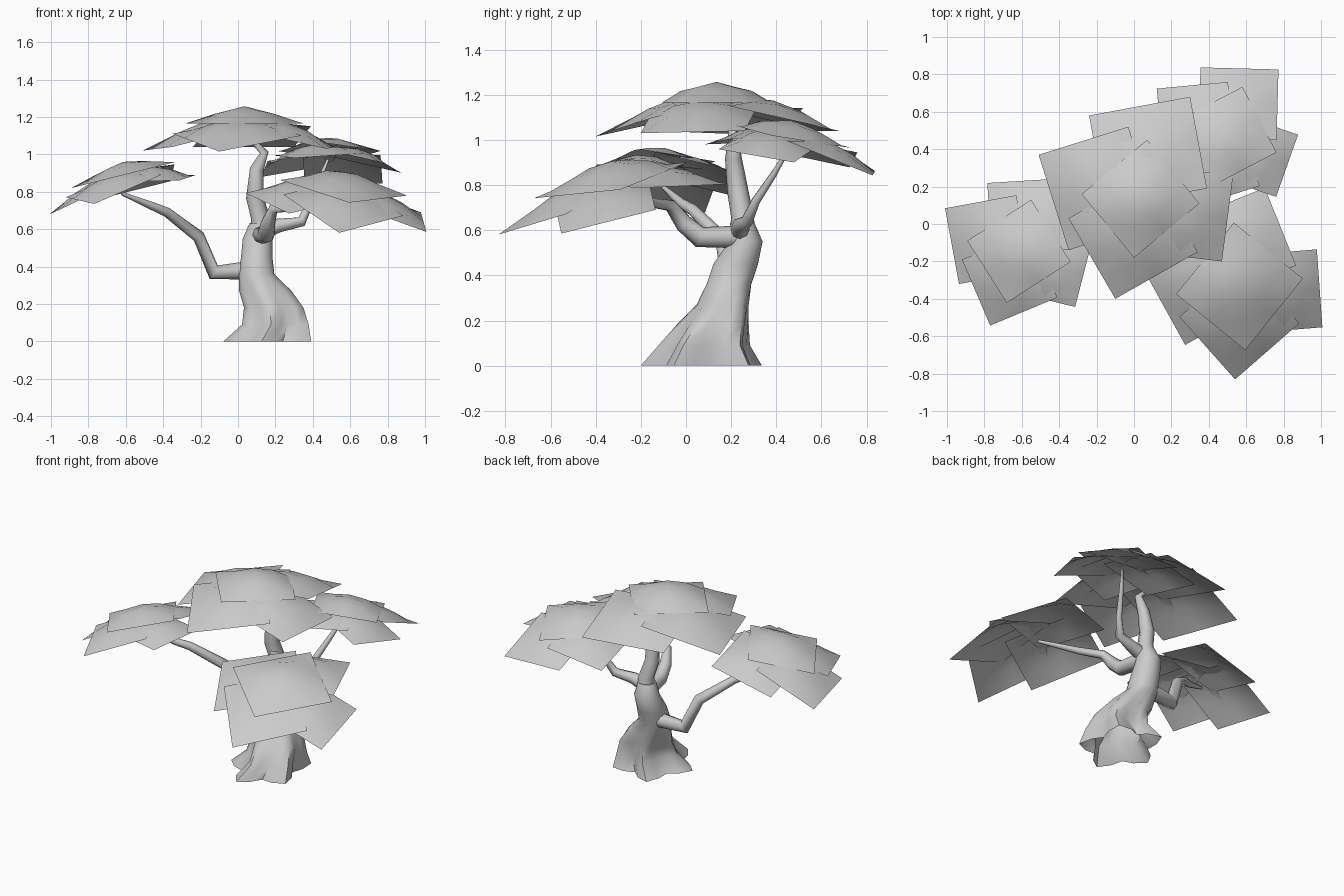
import bpy, bmesh, math
from mathutils import Vector

cube = bpy.data.objects.get("Cube")
if cube:
    bpy.data.objects.remove(cube, do_unlink=True)

grey = bpy.data.materials.new("plain_grey")
grey.use_nodes = True
grey.diffuse_color = (0.6, 0.6, 0.6, 1)
grey.node_tree.nodes["Principled BSDF"].inputs["Base Color"].default_value = (0.6, 0.6, 0.6, 1)


def finish(name, mesh, angle):
    obj = bpy.data.objects.new(name, mesh)
    bpy.context.collection.objects.link(obj)
    mesh.materials.clear()
    mesh.materials.append(grey)
    bpy.ops.object.select_all(action="DESELECT")
    obj.select_set(True)
    bpy.context.view_layer.objects.active = obj
    bpy.ops.object.shade_smooth_by_angle(angle=math.radians(angle))


# Trunk: stacked oval rings whose root flutes fade with height, open underneath
def trunk(name, rings, sides=20, roots=5, first_root=math.radians(44)):
    bm = bmesh.new()
    loops = []
    for z, cx, cy, rx, ry, flute in rings:
        loop = []
        for i in range(sides):
            step = math.tau * i / sides
            a = first_root + step
            f = 1 - flute + flute * math.cos(roots * step)
            loop.append(bm.verts.new((cx + rx * f * math.cos(a), cy + ry * f * math.sin(a), z)))
        loops.append(loop)
    for low, high in zip(loops, loops[1:]):
        for i in range(sides):
            j = (i + 1) % sides
            bm.faces.new((low[i], low[j], high[j], high[i]))
    bm.faces.new(loops[-1])
    mesh = bpy.data.meshes.new(name)
    bm.to_mesh(mesh)
    bm.free()
    finish(name, mesh, 60)


trunk("trunk", [
    (0.00, 0.17, 0.08, 0.25, 0.285, 0.18),
    (0.09, 0.21, 0.09, 0.19, 0.215, 0.16),
    (0.18, 0.20, 0.125, 0.17, 0.17, 0.11),
    (0.27, 0.15, 0.165, 0.145, 0.12, 0.05),
    (0.36, 0.10, 0.19, 0.095, 0.10, 0),
    (0.45, 0.10, 0.22, 0.085, 0.10, 0),
    (0.55, 0.105, 0.265, 0.08, 0.075, 0),
    (0.63, 0.115, 0.25, 0.055, 0.055, 0),
])


# Branches: tapered round sweeps along a bent path (x, y, z, radius)
def branch(name, points):
    curve = bpy.data.curves.new(name, "CURVE")
    curve.dimensions = "3D"
    curve.bevel_depth = 1
    curve.bevel_resolution = 2
    curve.use_fill_caps = True
    spline = curve.splines.new("POLY")
    spline.points.add(len(points) - 1)
    for p, (x, y, z, r) in zip(spline.points, points):
        p.co = (x, y, z, 1)
        p.radius = r
    temp = bpy.data.objects.new(name + "_path", curve)
    mesh = bpy.data.meshes.new_from_object(temp)
    bpy.data.objects.remove(temp)
    finish(name, mesh, 60)


branch("centre_branch", [(0.12, 0.25, 0.57, 0.06), (0.12, 0.25, 0.66, 0.05), (0.09, 0.23, 0.77, 0.047),
                         (0.10, 0.21, 0.92, 0.037), (0.14, 0.21, 1.01, 0.024), (0.09, 0.2, 1.06, 0.015)])
branch("front_branch", [(0.12, 0.24, 0.57, 0.05), (0.15, 0.06, 0.57, 0.047), (0.16, -0.01, 0.63, 0.04),
                        (0.19, -0.07, 0.71, 0.028), (0.32, -0.14, 0.72, 0.022), (0.52, -0.29, 0.78, 0.01)])
branch("back_branch", [(0.13, 0.24, 0.59, 0.045), (0.22, 0.24, 0.62, 0.037), (0.34, 0.27, 0.64, 0.028),
                       (0.38, 0.31, 0.73, 0.02), (0.43, 0.39, 0.85, 0.015), (0.48, 0.46, 0.97, 0.007)])
branch("right_branch", [(0.06, 0.22, 0.38, 0.05), (-0.13, 0.2, 0.37, 0.042), (-0.21, 0.16, 0.56, 0.034),
                        (-0.38, 0.03, 0.69, 0.026), (-0.45, -0.02, 0.72, 0.022), (-0.62, -0.1, 0.79, 0.01)])

# Leaf sheets of one cluster: first corner, next corner, last corner, height of the bulge
SHEETS = {
    "crown": ((-0.31, 0.03, -0.055), (0.04, 0.32, -0.055), (-0.03, -0.31, -0.055), 0.092),
    "back": ((-0.27, 0.45, -0.18), (0.27, 0.55, -0.18), (-0.18, -0.04, -0.07), 0.08),
    "right": ((-0.54, 0.24, -0.2), (-0.38, -0.27, -0.18), (-0.06, 0.39, -0.08), 0.08),
    "front": ((-0.13, -0.53, -0.205), (0.31, -0.28, -0.12), (-0.38, -0.1, -0.11), 0.075),
    "left": ((0.44, -0.33, -0.19), (0.5, 0.13, -0.18), (-0.06, -0.27, -0.075), 0.08),
}


# Each sheet is a straight-edged square, puffed up in the middle
def leaf_cluster(name, centre, turn, size, lean_x, lean_y, crown_size):
    turn = math.radians(turn)
    for part, (a, b, d, bulge) in SHEETS.items():
        a, b, d = Vector(a), Vector(b), Vector(d)
        spread = size * (crown_size if part == "crown" else 1)
        bm = bmesh.new()
        bmesh.ops.create_grid(bm, x_segments=4, y_segments=4, size=0.5)
        for v in bm.verts:
            u, w = v.co.x, v.co.y
            p = a + (b - a) * (u + 0.5) + (d - a) * (w + 0.5)
            z = size * (p.z + bulge * (1 - 4 * u * u) * (1 - 4 * w * w))
            x = spread * (p.x * math.cos(turn) - p.y * math.sin(turn))
            y = spread * (p.x * math.sin(turn) + p.y * math.cos(turn))
            v.co = Vector(centre) + Vector((x, y, z + lean_x * x + lean_y * y))
        bm.normal_update()
        for f in bm.faces:
            if f.normal.z < 0:
                f.normal_flip()
        mesh = bpy.data.meshes.new(name)
        bm.to_mesh(mesh)
        bm.free()
        finish(f"{name}_{part}_sheet", mesh, 60)


leaf_cluster("top_leaves", (0.03, 0.13, 1.22), 0, 1.0, 0, 0, 1)
leaf_cluster("right_leaves", (-0.62, -0.15, 0.93), -7, 0.77, 0.25, 0, 1.16)
leaf_cluster("front_leaves", (0.56, -0.34, 0.87), 11.5, 0.9, -0.15, 0.22, 1.2)
leaf_cluster("back_leaves", (0.485, 0.46, 1.06), -12, 0.76, -0.05, -0.18, 1.18)
